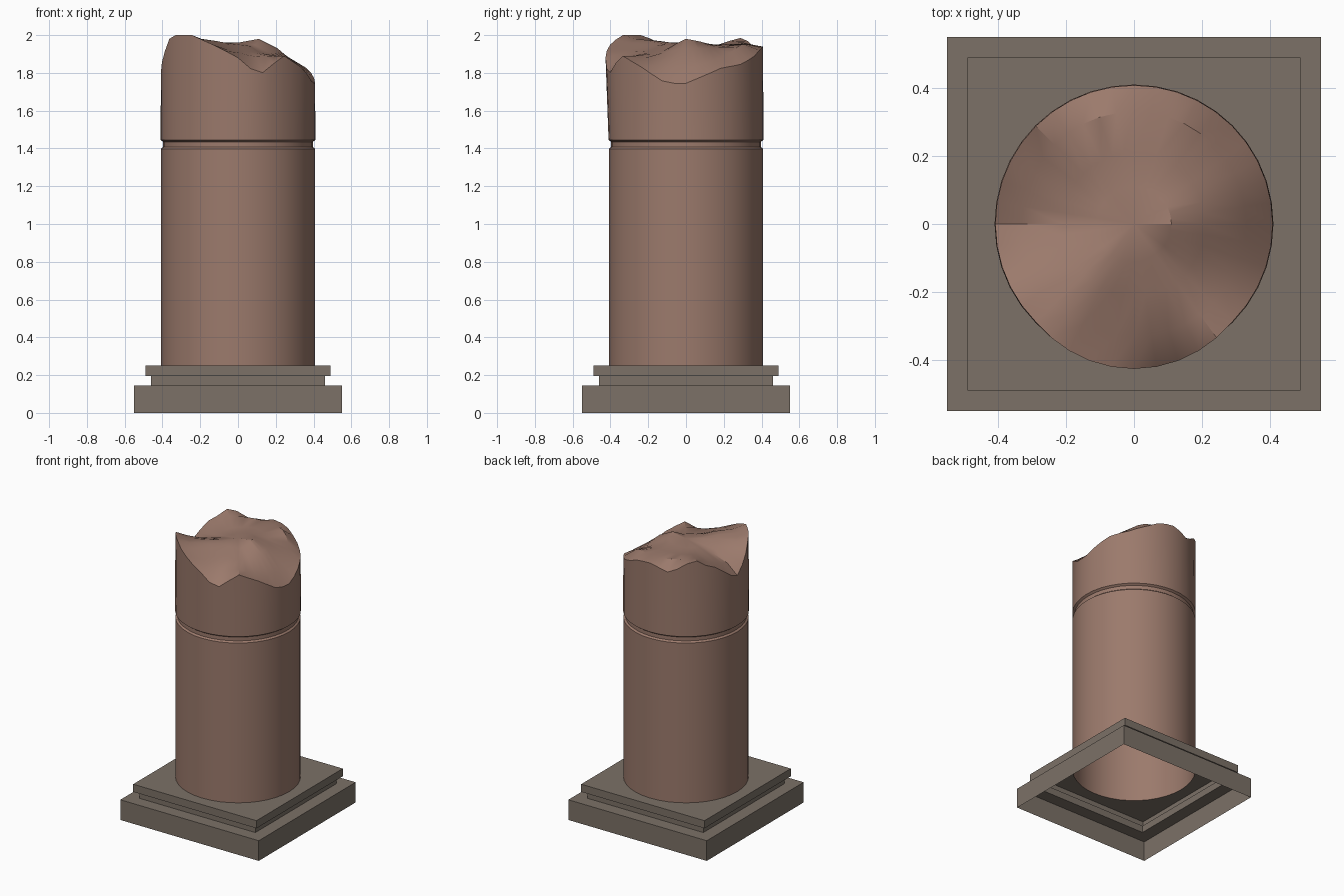
import bpy, bmesh, math

if "Cube" in bpy.data.objects:
    bpy.data.objects.remove(bpy.data.objects["Cube"])

N = 40  # sides; multiple of 8 so that squares get true corners


def material(name, col):
    m = bpy.data.materials.new(name)
    m.diffuse_color = (*col, 1)
    m.use_nodes = True
    m.node_tree.nodes["Principled BSDF"].inputs["Base Color"].default_value = m.diffuse_color
    return m


terracotta = material("terracotta_stone", (0.33, 0.195, 0.15))
grey = material("grey_stone", (0.2, 0.165, 0.135))


def angle(i):
    return 2 * math.pi * i / N


def circle(r, z):
    return [(r * math.cos(angle(i)), r * math.sin(angle(i)), z) for i in range(N)]


def square(h, z):
    pts = []
    for i in range(N):
        c, s = math.cos(angle(i)), math.sin(angle(i))
        k = h / max(abs(c), abs(s))
        pts.append((c * k, s * k, z))
    return pts


def loft(name, rings, mat, tip=None, smooth=None):
    bm = bmesh.new()
    loops = [[bm.verts.new(p) for p in ring] for ring in rings]
    for a, b in zip(loops, loops[1:]):
        for i in range(N):
            j = (i + 1) % N
            bm.faces.new((a[i], a[j], b[j], b[i]))
    if tip:
        t = bm.verts.new(tip)
        for i in range(N):
            bm.faces.new((loops[-1][i], loops[-1][(i + 1) % N], t))
    me = bpy.data.meshes.new(name)
    bm.to_mesh(me)
    bm.free()
    me.materials.append(mat)
    ob = bpy.data.objects.new(name, me)
    bpy.context.collection.objects.link(ob)
    if smooth:
        bpy.ops.object.select_all(action='DESELECT')
        bpy.context.view_layer.objects.active = ob
        ob.select_set(True)
        bpy.ops.object.shade_smooth_by_angle(angle=math.radians(smooth))
    return ob


def lookup(table, deg):
    """Piecewise linear, periodic height by angle."""
    t = [(table[-1][0] - 360, table[-1][1])] + table + [(table[0][0] + 360, table[0][1])]
    for (a, za), (b, zb) in zip(t, t[1:]):
        if a <= deg <= b:
            return za + (zb - za) * (deg - a) / (b - a)


def rough_ring(r, table, bulge=0):
    pts = []
    for i in range(N):
        d = 360 * i / N
        rr = r + bulge * max(0, math.cos(math.radians((d - 270) * 2))) * (180 < d < 360)
        pts.append((rr * math.cos(angle(i)), rr * math.sin(angle(i)), lookup(table, d)))
    return pts


# Hollow stepped plinth, open below, with a round opening for the shaft
loft("plinth", [square(0.55, 0), square(0.55, 0.145), square(0.46, 0.145),
                square(0.46, 0.195), square(0.49, 0.195), square(0.49, 0.25),
                circle(0.408, 0.25)], grey)

# Heights of the broken top: rim, then inner rings
rim = [(0, 1.745), (27, 1.825), (45, 1.845), (63, 1.89), (75, 1.93), (92, 1.94),
       (112, 1.89), (120, 1.95), (134, 1.99), (142, 1.95), (153, 1.92), (178, 1.79),
       (195, 1.89), (207, 1.98), (216, 2.0), (234, 2.0), (243, 1.975), (255, 1.94),
       (270, 1.88), (285, 1.785), (297, 1.85), (306, 1.89), (325, 1.83), (345, 1.745)]
outer = [(0, 1.82), (35, 1.88), (60, 1.95), (90, 1.95), (112, 1.96), (135, 1.97),
         (155, 1.92), (180, 1.87), (207, 1.96), (234, 1.98), (255, 1.93),
         (285, 1.885), (306, 1.89), (340, 1.83)]
middle = [(0, 1.93), (45, 1.93), (90, 1.95), (135, 1.94), (180, 1.91),
          (225, 1.97), (240, 1.97), (270, 1.92), (315, 1.9)]
inner = [(0, 1.98), (60, 1.96), (135, 1.94), (180, 1.94), (225, 1.96), (315, 1.94)]

# Shaft with a groove and a broken, uneven top
loft("broken_shaft", [circle(0.408, 0.25), circle(0.408, 1.398), circle(0.396, 1.408),
                      circle(0.396, 1.435), circle(0.41, 1.445),
                      rough_ring(0.408, rim, 0.018), rough_ring(0.33, outer),
                      rough_ring(0.21, middle), rough_ring(0.11, inner)],
     terracotta, tip=(0, 0, 1.96), smooth=30)
